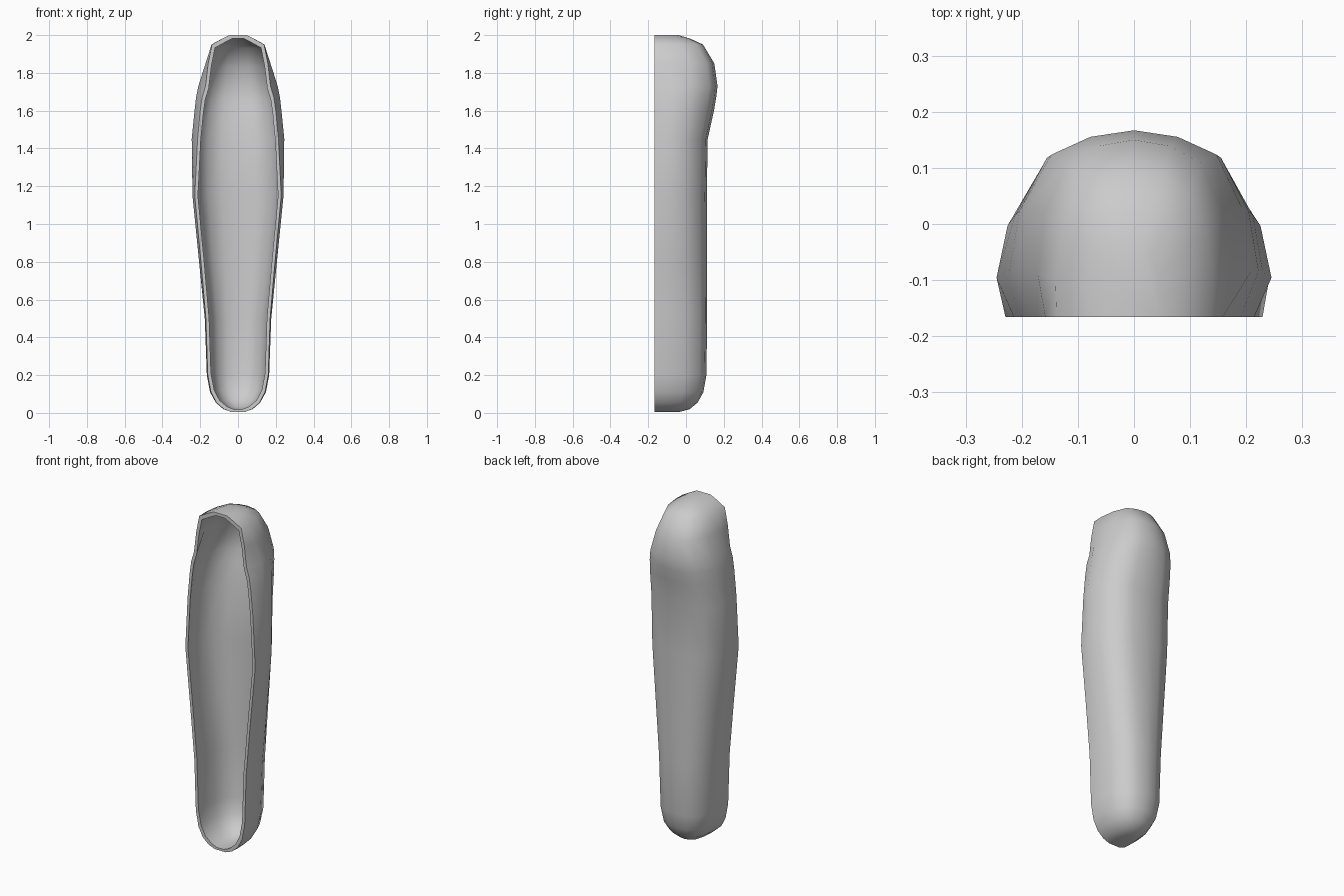
import bpy, bmesh
from math import radians

if "Cube" in bpy.data.objects:
    bpy.data.objects.remove(bpy.data.objects["Cube"])

FRONT = -0.166     # plane of the open rim
WALL = 0.017       # shell thickness

# Levels: height, rim half-width, largest half-width, back y
LEVELS = [
    (0.005, 0.035, 0.036, -0.035),
    (0.02, 0.075, 0.078, 0.02),
    (0.055, 0.115, 0.118, 0.062),
    (0.11, 0.143, 0.148, 0.092),
    (0.20, 0.160, 0.165, 0.108),
    (0.50, 0.170, 0.176, 0.112),
    (0.80, 0.196, 0.206, 0.111),
    (1.15, 0.229, 0.241, 0.110),
    (1.45, 0.214, 0.245, 0.115),
    (1.60, 0.200, 0.230, 0.148),
    (1.67, 0.190, 0.222, 0.160),
    (1.73, 0.172, 0.210, 0.167),
    (1.85, 0.158, 0.172, 0.150),
    (1.95, 0.138, 0.140, 0.090),
    (1.98, 0.085, 0.087, 0.025),
    (2.00, 0.045, 0.046, -0.04),
]
# Half cross-section from back centre towards the rim (width, depth fractions)
SECTION = [(0, 1), (0.37, 0.965), (0.70, 0.87), (0.92, 0.58), (1, 0.25)]


def ring(z, rim, w, back):
    depth = back - FRONT
    half = [(fx * w, FRONT + fy * depth) for fx, fy in SECTION] + [(rim, FRONT)]
    pts = [(-x, y) for x, y in reversed(half[1:])] + half
    return [(x, y, z) for x, y in pts]


def inset(z, rim, w, back):
    z = min(max(z, WALL * 0.5 + z * 0.98 + 0.005), 2 - 0.018 + (z - 2) * 0.98)
    return z, max(rim - WALL, rim * 0.6), max(w - WALL, w * 0.6), back - WALL


bm = bmesh.new()
N = 2 * len(SECTION) + 1
layers = []
for fn in (lambda *a: a, inset):
    layers.append([[bm.verts.new(p) for p in ring(*fn(*lv))] for lv in LEVELS])

# Outer and inner walls with end caps
for rows in layers:
    for a, b in zip(rows, rows[1:]):
        for i in range(N - 1):
            bm.faces.new((a[i], a[i + 1], b[i + 1], b[i]))
    bm.faces.new(rows[0])
    bm.faces.new(rows[-1])

# Flat front rim joining both walls
outer, inner = layers
border = []
for k in (0, -1):
    col = [(o[k], i[k]) for o, i in zip(outer, inner)]
    border.append(col)
loop = border[0] + border[1][::-1]
for (a, ai), (b, bi) in zip(loop, loop[1:] + loop[:1]):
    bm.faces.new((a, b, bi, ai))

bmesh.ops.recalc_face_normals(bm, faces=bm.faces[:])
mesh = bpy.data.meshes.new("hollow_case")
bm.to_mesh(mesh)
bm.free()
case = bpy.data.objects.new("hollow_case", mesh)
bpy.context.collection.objects.link(case)
bpy.context.view_layer.objects.active = case
case.select_set(True)
bpy.ops.object.shade_smooth_by_angle(angle=radians(50))
